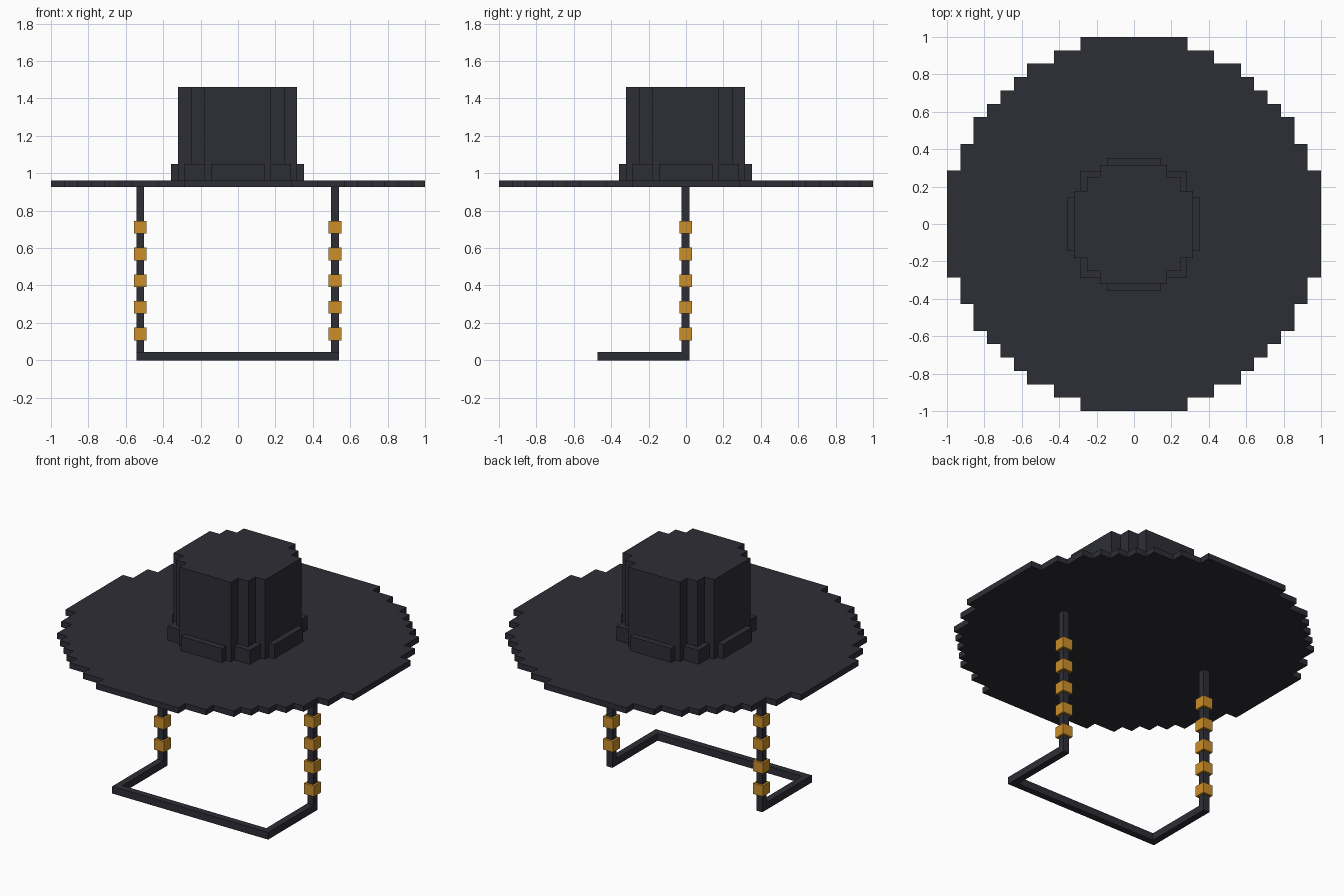
import bpy
import bmesh

if "Cube" in bpy.data.objects:
    bpy.data.objects.remove(bpy.data.objects["Cube"])


def material(name, rgb):
    m = bpy.data.materials.new(name)
    m.diffuse_color = (*rgb, 1)
    m.use_nodes = True
    m.node_tree.nodes["Principled BSDF"].inputs["Base Color"].default_value = m.diffuse_color
    return m


dark = material("charcoal felt", (0.027, 0.027, 0.037))
gold = material("amber bead", (0.60, 0.275, 0.023))


def finish(bm, name, mat):
    bmesh.ops.recalc_face_normals(bm, faces=bm.faces)
    mesh = bpy.data.meshes.new(name)
    bm.to_mesh(mesh)
    bm.free()
    mesh.materials.append(mat)
    obj = bpy.data.objects.new(name, mesh)
    bpy.context.collection.objects.link(obj)
    return obj


def box(name, lo, hi, mat):
    bm = bmesh.new()
    bmesh.ops.create_cube(bm, size=1)
    for v in bm.verts:
        for i in range(3):
            v.co[i] = lo[i] if v.co[i] < 0 else hi[i]
    return finish(bm, name, mat)


def stepped_disc(name, corners, z0, z1, mat, shift=0.0):
    """Extrude a stair-stepped circle from its outer corners in one quadrant."""
    quad = []
    for i, (x, y) in enumerate(corners):
        quad.append((x, y))
        if i + 1 < len(corners):
            quad.append((x, corners[i + 1][1]))
    back = quad[::-1]
    outline = (quad + [(x, -y) for x, y in back]
               + [(-x, -y) for x, y in quad] + [(-x, y) for x, y in back])
    bm = bmesh.new()
    face = bm.faces.new([bm.verts.new((x + shift, y + shift, z0)) for x, y in outline])
    top = bmesh.ops.extrude_face_region(bm, geom=[face], use_keep_orig=True)["geom"]
    for v in top:
        if isinstance(v, bmesh.types.BMVert):
            v.co.z = z1
    return finish(bm, name, mat)


# Hat: wide brim, tall crown, and the band around its foot
steps = [(4, 14), (6, 13), (8, 12), (9, 11), (10, 10), (11, 9), (12, 8), (13, 6), (14, 4)]
stepped_disc("brim", [(x / 14, y / 14) for x, y in steps], 0.926, 0.962, dark)
stepped_disc("crown", [(0.179, 0.318), (0.25, 0.25), (0.318, 0.179)], 0.962, 1.461, dark, -0.002)
stepped_disc("hat_band", [(0.143, 0.356), (0.286, 0.286), (0.356, 0.143)], 0.962, 1.05, dark, -0.002)

# Chin cord: two hanging cords with beads, joined by a forward loop
h, b, cy = 0.021, 0.034, -0.002
for side, cx in (("left", -0.523), ("right", 0.519)):
    box(side + "_cord", (cx - h, cy - h, 0), (cx + h, cy + h, 0.926), dark)
    box(side + "_loop_bar", (cx - h, -0.43, 0), (cx + h, cy - h, 0.045), dark)
    for i in range(5):
        z = 0.14 + i * 0.1428
        box(f"{side}_bead_{i + 1}", (cx - b, cy - b, z - b), (cx + b, cy + b, z + b), gold)
box("front_loop_bar", (-0.523 - h, -0.472, 0), (0.519 + h, -0.43, 0.045), dark)
